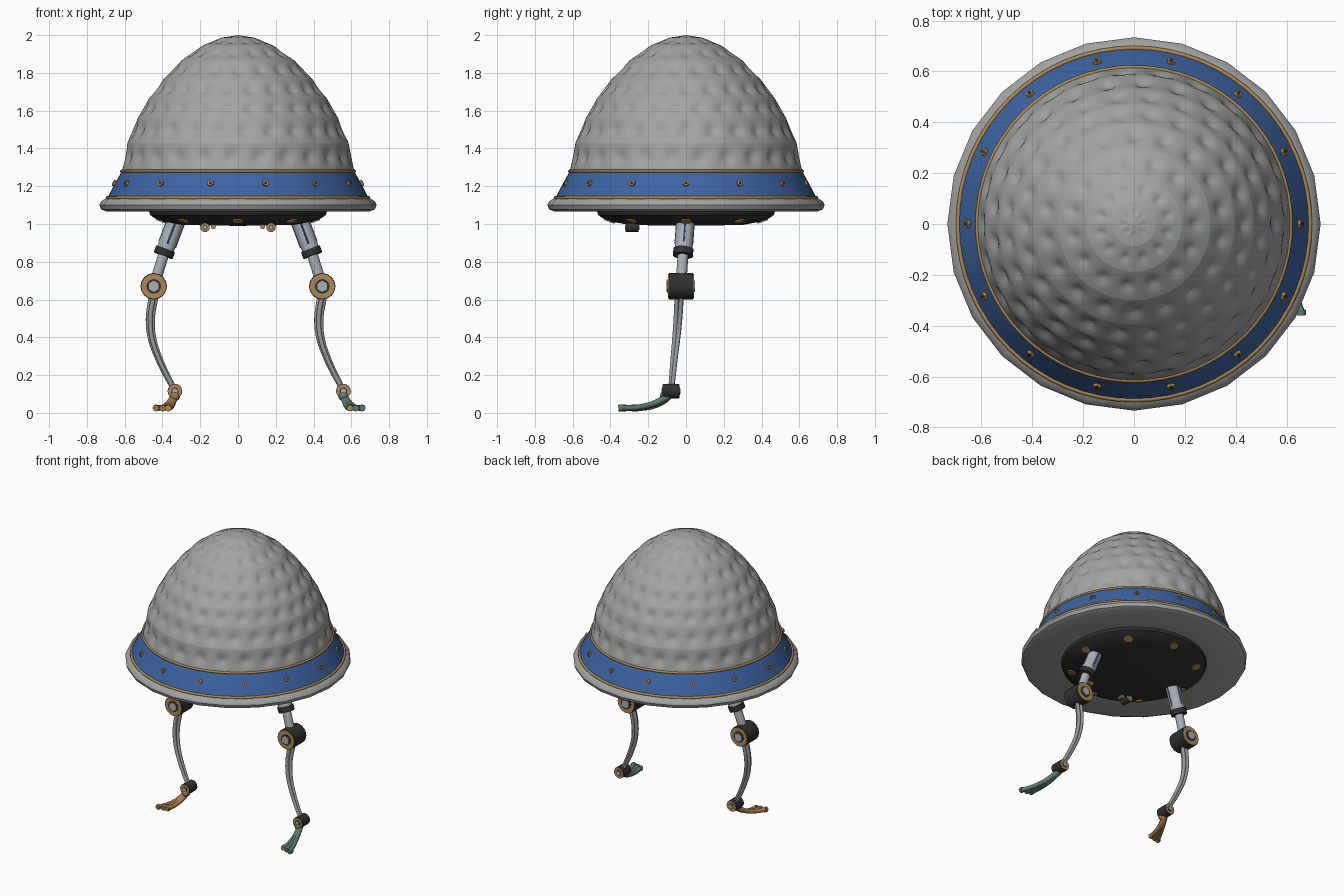
import bpy, bmesh
from math import sin, cos, pi, tau, exp, radians
from mathutils import Vector

cube = bpy.data.objects.get("Cube")
if cube:
    bpy.data.objects.remove(cube, do_unlink=True)


def material(name, r, g, b):
    m = bpy.data.materials.new(name)
    m.use_nodes = True
    m.diffuse_color = (r, g, b, 1)
    m.node_tree.nodes["Principled BSDF"].inputs["Base Color"].default_value = (r, g, b, 1)
    return m


GREY = material("shell grey", .36, .37, .36)
BLUE = material("band blue", .045, .13, .37)
GOLD = material("trim gold", .43, .25, .08)
DARK = material("dark rubber", .03, .03, .03)
STEEL = material("pale steel", .40, .43, .47)
CABLE = material("cable grey", .30, .32, .32)
GREEN = material("foot green", .11, .21, .16)
BROWN = material("foot bronze", .38, .20, .07)


def finish(obj, mat, angle=35):
    obj.data.materials.append(mat)
    bpy.ops.object.select_all(action='DESELECT')
    obj.select_set(True)
    bpy.context.view_layer.objects.active = obj
    if obj.type == 'CURVE':
        bpy.ops.object.convert(target='MESH')
        obj = bpy.context.view_layer.objects.active
    bpy.ops.object.shade_smooth_by_angle(angle=radians(angle))
    return obj


def from_bmesh(name, bm, mat, angle=35):
    bmesh.ops.remove_doubles(bm, verts=bm.verts, dist=.0004)
    bmesh.ops.recalc_face_normals(bm, faces=bm.faces)
    me = bpy.data.meshes.new(name)
    bm.to_mesh(me)
    bm.free()
    obj = bpy.data.objects.new(name, me)
    bpy.context.collection.objects.link(obj)
    return finish(obj, mat, angle)


def skin(bm, rings):
    """Join consecutive rings of vertices with quads."""
    n = len(rings[0])
    for a, b in zip(rings, rings[1:]):
        for j in range(n):
            k = (j + 1) % n
            bm.faces.new((a[j], a[k], b[k], b[j]))


def lathe(name, profile, mat, segs=64, angle=35):
    bm = bmesh.new()
    skin(bm, [[bm.verts.new((r * cos(tau * j / segs), r * sin(tau * j / segs), z))
               for j in range(segs)] for r, z in profile])
    return from_bmesh(name, bm, mat, angle)


def rod(name, a, b, radius, mat, segs=16):
    a, b = Vector(a), Vector(b)
    bpy.ops.mesh.primitive_cylinder_add(vertices=segs, radius=radius,
                                        depth=(b - a).length, location=(a + b) / 2)
    obj = bpy.context.object
    obj.name = name
    obj.rotation_euler = (b - a).to_track_quat('Z', 'Y').to_euler()
    return finish(obj, mat)


def tube(name, points, radius, mat, radii=None):
    cu = bpy.data.curves.new(name, 'CURVE')
    cu.dimensions = '3D'
    cu.bevel_depth, cu.bevel_resolution, cu.resolution_u = radius, 2, 6
    cu.use_fill_caps = True
    sp = cu.splines.new('BEZIER')
    sp.bezier_points.add(len(points) - 1)
    for i, (bp, p) in enumerate(zip(sp.bezier_points, points)):
        bp.co = p
        bp.handle_left_type = bp.handle_right_type = 'AUTO'
        bp.radius = radii[i] if radii else 1
    obj = bpy.data.objects.new(name, cu)
    bpy.context.collection.objects.link(obj)
    return finish(obj, mat, 50)


def hoop(name, radius, z, thick, mat):
    bpy.ops.mesh.primitive_torus_add(major_segments=64, minor_segments=8, major_radius=radius,
                                     minor_radius=thick, location=(0, 0, z))
    bpy.context.object.name = name
    return finish(bpy.context.object, mat, 60)


# Dimpled dome made of straight tiers, each with a row of dents
tiers = [(.615, 1.28), (.585, 1.43), (.53, 1.56), (.47, 1.665), (.395, 1.765),
         (.30, 1.865), (.187, 1.945), (.086, 1.987), (.0, 2.0)]
counts = [25, 25, 24, 22, 18, 15, 12, 8]
COLS, ROWS = 200, 8
bm = bmesh.new()
rings, crease = [], []
for i, n in enumerate(counts):
    (r0, z0), (r1, z1) = tiers[i], tiers[i + 1]
    length = Vector((r1 - r0, z1 - z0)).length
    normal = Vector((z1 - z0, r0 - r1)) / length
    mid = (r0 + r1) / 2
    size = .24 * min(length, tau * mid / n)
    for k in range(ROWS + (i == len(counts) - 1)):
        t = k / ROWS
        ring = []
        for j in range(COLS):
            a = tau * j / COLS
            phase = (a * n / tau + .5 * (i % 2)) % 1 - .5
            d2 = (phase * tau * mid / n) ** 2 + ((t - .5) * length) ** 2
            edge = min(1, 4 * t, 4 * (1 - t))
            dent = -.55 * size * exp(-d2 / size ** 2) * edge
            r = r0 + (r1 - r0) * t + normal.x * dent
            z = z0 + (z1 - z0) * t + normal.y * dent
            ring.append(bm.verts.new((r * cos(a), r * sin(a), z)))
        rings.append(ring)
        if k == 0:
            crease.append(ring)
skin(bm, rings)
for ring in crease:
    for a, b in zip(ring, ring[1:] + ring[:1]):
        e = bm.edges.get((a, b))
        if e:
            e.smooth = False
from_bmesh("dimpled_dome", bm, GREY, 50)

# Band, trim and brim
lathe("blue_band", [(.612, 1.285), (.64, 1.235), (.667, 1.185), (.69, 1.14)], BLUE)
hoop("upper_trim", .617, 1.28, .008, GOLD)
hoop("lower_trim", .692, 1.139, .009, GOLD)
lathe("brim", [(.67, 1.142), (.70, 1.135), (.725, 1.12), (.734, 1.10), (.725, 1.078),
               (.70, 1.067), (.45, 1.067)], GREY, 24, 40)
for i in range(14):
    d = Vector((cos(tau * i / 14), sin(tau * i / 14), 0))
    p = d * .653 + Vector((0, 0, 1.215))
    n = (d + Vector((0, 0, .5))).normalized()
    rod("band_rivet", p - n * .01, p + n * .009, .018, GOLD, 6)
    rod("rivet_core", p, p + n * .011, .008, DARK, 6)

# Dark underside with flat lamps
lathe("underside_bowl", [(.472, 1.07), (.465, 1.048), (.44, 1.03), (.39, 1.012),
                         (.30, .995), (0, .99)], DARK)
for i in range(8):
    d = Vector((cos(tau * i / 8), sin(tau * i / 8), 0))
    n = (d * .35 - Vector((0, 0, 1))).normalized()
    p = d * .405 + Vector((0, 0, 1.017))
    rod("underside_lamp", p - n * .01, p + n * .006, .03, GOLD, 12)


def pivot(name, c, radius, half, hub):
    """Dark barrel lying along y with gold end rings and steel hubs."""
    def along(y):
        return (c[0], c[1] + y, c[2])
    rod(name + "_barrel", along(-half), along(half), radius, DARK)
    for s in (-1, 1):
        rod(name + "_ring", along(s * half * .9), along(s * half * 1.08), radius * .93, GOLD)
        rod(name + "_inset", along(s * half), along(s * half * 1.12), hub * 1.3, DARK, 12)
        rod(name + "_hub", along(s * half), along(s * half * 1.2), hub, STEEL, 6)


# Small front fittings, legs and feet
for s in (-1, 1):
    pivot("front_fitting", (s * .175, -.285, .982), .025, .032, .01)
    rod("fitting_nub", (s * .13, -.305, .985), (s * .13, -.265, .985), .013, GOLD, 8)

    side = "left" if s > 0 else "right"
    hip, collar = Vector((s * .315, 0, 1.05)), Vector((s * .39, -.015, .85))
    knee = Vector((s * .446, -.027, .67))
    axis = (collar - hip).normalized()
    rod(side + "_piston", hip, collar, .047, STEEL)
    rod(side + "_collar", collar - axis * .018, collar + axis * .018, .054, DARK)
    rod(side + "_piston_rod", collar, knee, .029, STEEL)

    # Blue stripes laid along the piston
    across = axis.cross(Vector((0, 1, 0))).normalized()
    up = axis.cross(across)
    for off in (across, -across, up, -up):
        start = hip + off * .045 + axis * .04
        rod(side + "_piston_stripe", start, start + axis * .13, .005, BLUE, 6)
    pivot(side + "_knee", knee, .07, .063, .03)

    # Bundle of cables forming the shin
    shin = [(0, -.005, .62), (-.018, -.012, .5), (-.008, -.022, .39), (.022, -.032, .3),
            (.068, -.042, .2), (.112, -.05, .12)]
    for k in range(3):
        a = tau * k / 3 + .5
        pts = []
        for i, (x, y, z) in enumerate(shin):
            spread = .016 - .0018 * i
            pts.append((knee.x + x + spread * cos(a), knee.y + y + spread * sin(a), z))
        tube(side + "_shin_cable", pts, .013, CABLE, [1, 1, .95, .9, .85, .8])
    ankle = Vector((knee.x + .112, -.08, .115))
    pivot(side + "_ankle", ankle, .039, .042, .015)

    # Three splayed toes
    skin_mat = GREEN if s > 0 else BROWN
    reach = .27 if s > 0 else .2
    for k, fan in enumerate((.035, .065, .1)):
        length = reach * (.92 if k == 0 else 1 if k == 2 else .96)
        pts = [ankle + Vector((s * fan * f, -length * g, -h)) for f, g, h in
               ((.0, .0, .015), (.2, .2, .05), (.45, .45, .075), (.75, .75, .088), (1, 1, .088))]
        tube(side + "_toe", pts, .016, skin_mat, [1.2, 1.1, .95, .9, 1])
        tip = pts[-1]
        tube(side + "_toe_tip", [tip + Vector((0, .012, 0)), tip + Vector((0, -.008, -.002))],
             .018, skin_mat)
        if k == 0:
            rod(side + "_toe_cap", tip + Vector((0, -.004, 0)), tip + Vector((0, -.014, 0)),
                .015, GOLD, 10)
    bpy.ops.mesh.primitive_uv_sphere_add(segments=12, ring_count=8, radius=.028,
                                         location=ankle + Vector((0, -.03, -.025)))
    bpy.context.object.name = side + "_heel"
    finish(bpy.context.object, skin_mat, 60)
